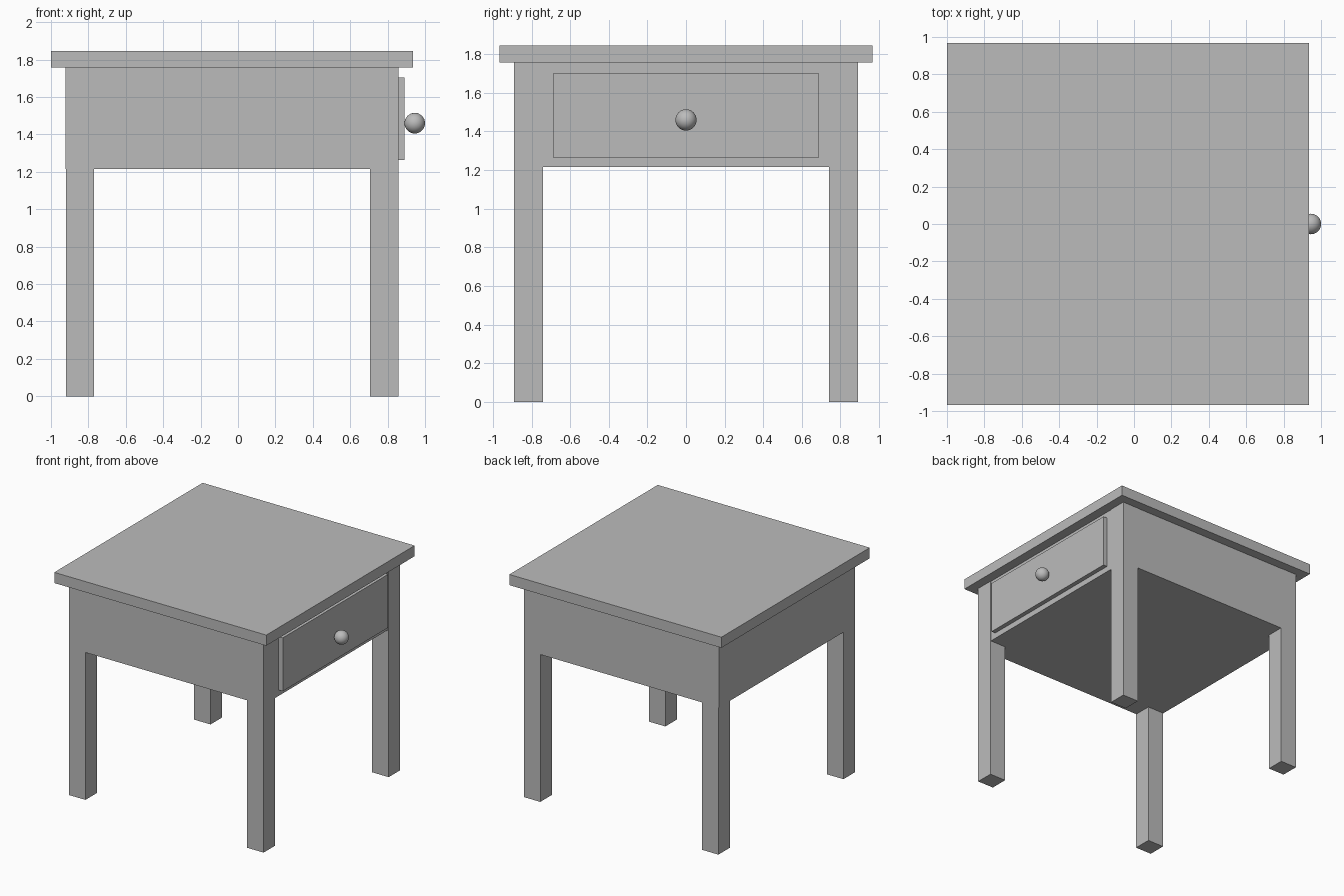
import bpy
from mathutils import Vector

cube = bpy.data.objects.get("Cube")
if cube:
    bpy.data.objects.remove(cube, do_unlink=True)

# Single flat grey
grey = bpy.data.materials.new("plain_grey")
grey.use_nodes = True
GREY = (0.5, 0.5, 0.5, 1)
grey.diffuse_color = GREY
grey.node_tree.nodes["Principled BSDF"].inputs["Base Color"].default_value = GREY


def box(name, low, high):
    """Box between two opposite corners."""
    low, high = Vector(low), Vector(high)
    bpy.ops.mesh.primitive_cube_add(size=1)
    obj = bpy.context.object
    obj.name = name
    for v in obj.data.vertices:
        v.co = v.co * (high - low)
    obj.location = (low + high) / 2
    obj.data.materials.append(grey)
    return obj


# Table top with an even overhang
box("table_top", (-1, -0.967, 1.757), (0.935, 0.967, 1.845))

# Case holding the drawer
box("case", (-0.923, -0.888, 1.215), (0.853, 0.888, 1.757))

# Four square legs running up to the top
LEG = 0.15
for end, x in (("back", -0.919), ("drawer", 0.707)):
    for side, y in (("right", -0.89), ("left", 0.89 - LEG)):
        box(f"{end}_{side}_leg", (x, y, 0), (x + LEG, y + LEG, 1.757))

# Drawer front standing proud of the case
box("drawer_front", (0.85, -0.687, 1.263), (0.89, 0.687, 1.703))

# Round knob
bpy.ops.mesh.primitive_uv_sphere_add(segments=32, ring_count=16, radius=0.055,
                                     location=(0.945, 0, 1.46))
knob = bpy.context.object
knob.name = "drawer_knob"
knob.data.materials.append(grey)
bpy.ops.object.shade_smooth()
